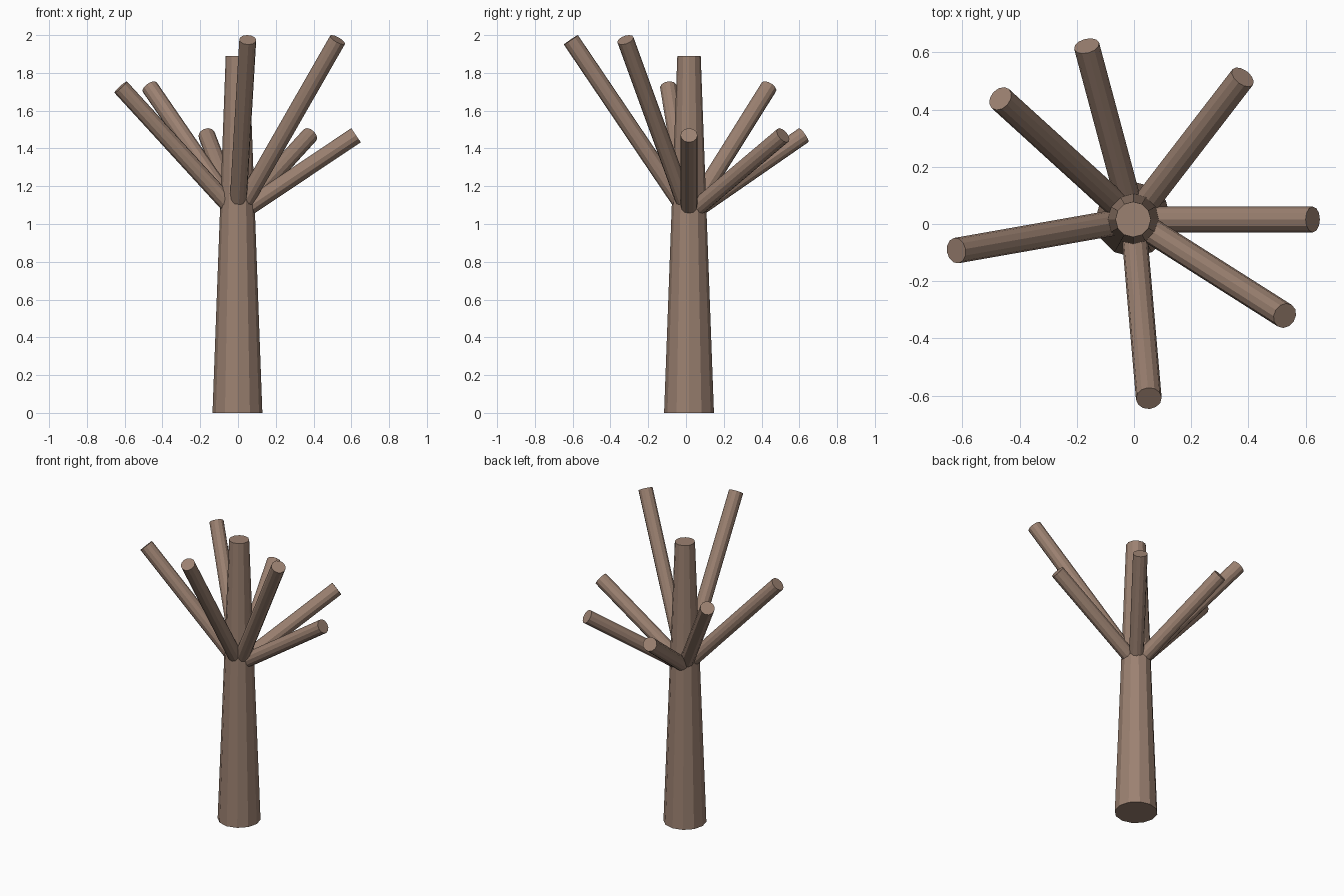
import bpy
import math
from mathutils import Vector

if "Cube" in bpy.data.objects:
    bpy.data.objects.remove(bpy.data.objects["Cube"])

bark = bpy.data.materials.new("brown bark")
bark.diffuse_color = (0.33, 0.22, 0.165, 1)
bark.use_nodes = True
bark.node_tree.nodes["Principled BSDF"].inputs["Base Color"].default_value = bark.diffuse_color

CX, CY = -0.003, 0.016      # trunk axis
SIDES = 12


def limb(name, start, end, r1, r2):
    """Flat-shaded capped cone running from start to end."""
    start, end = Vector(start), Vector(end)
    axis = end - start
    bpy.ops.mesh.primitive_cone_add(vertices=SIDES, radius1=r1, radius2=r2,
                                    depth=axis.length, location=(start + end) / 2)
    ob = bpy.context.object
    ob.name = name
    # Turn by azimuth and tilt so the cone's z axis follows the limb
    tilt = math.acos(max(-1, min(1, axis.z / axis.length)))
    ob.rotation_euler = (0, tilt, math.atan2(axis.y, axis.x) if tilt > 1e-4 else 0)
    ob.data.materials.append(bark)
    return ob


# Tapered trunk
limb("trunk", (CX, CY, 0), (CX, CY, 1.89), 0.132, 0.062)

# Straight branches fanning out from one fork point: (azimuth, tip height)
REACH, FORK_Z = 0.628, 1.05
branches = [(0, 1.47), (52.4, 1.47), (105, 1.47),
            (137.7, 1.725), (190, 1.725),
            (275, 1.975), (327.6, 1.975)]
for i, (deg, tip_z) in enumerate(branches, 1):
    a = math.radians(deg)
    tip = (CX + REACH * math.cos(a), CY + REACH * math.sin(a), tip_z)
    limb(f"branch_{i}", (CX, CY, FORK_Z), tip, 0.045, 0.045)
